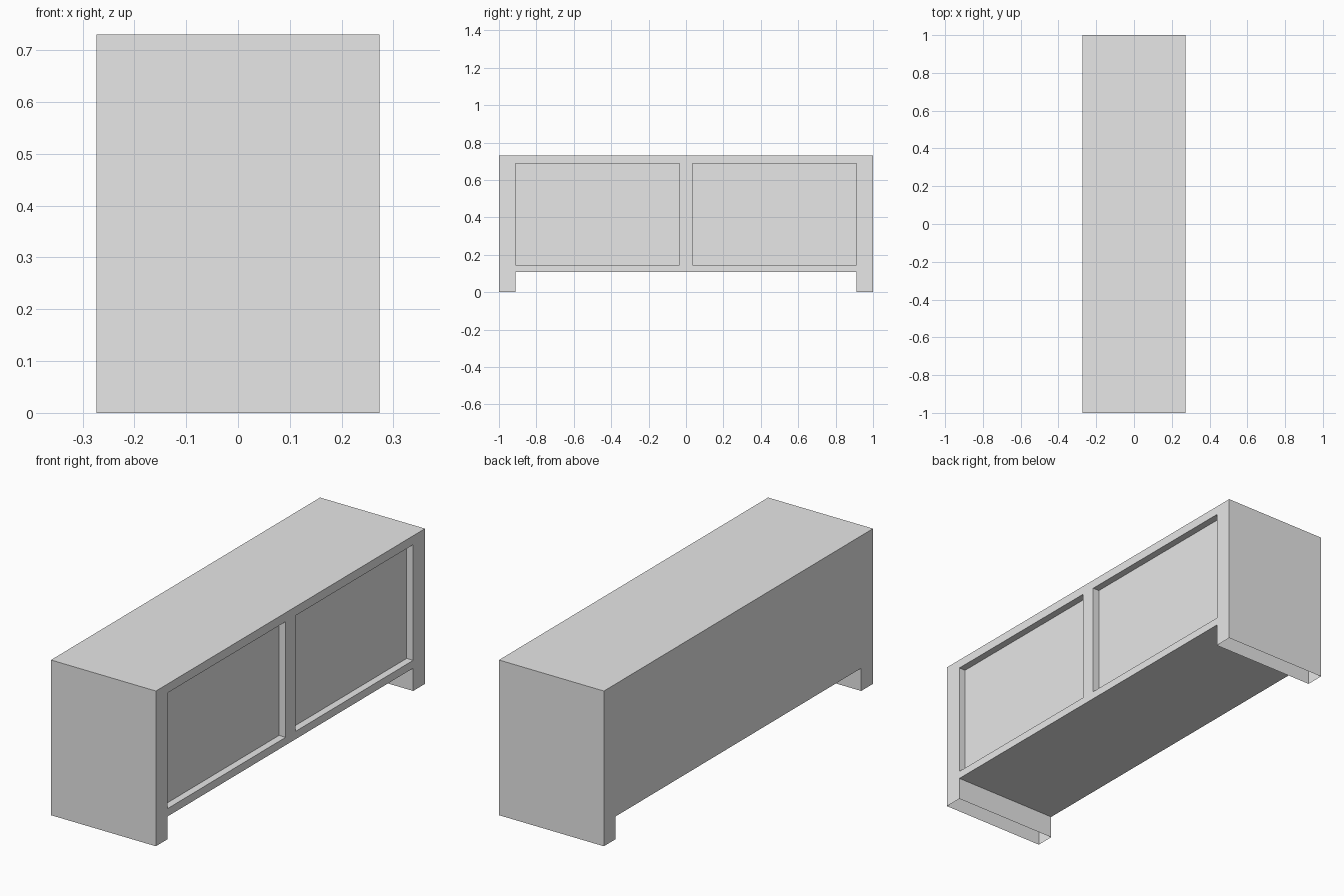
import bpy
import bmesh
import math

cube = bpy.data.objects.get("Cube")
if cube:
    bpy.data.objects.remove(cube, do_unlink=True)

# Main sizes
HALF_DEPTH = 0.273
RECESS = 0.034
Y_CUTS = [-1, -0.912, -0.036, 0.036, 0.912, 1]
Z_CUTS = [0, 0.107, 0.144, 0.688, 0.73]

# Plain grey finish
grey = bpy.data.materials.new("plain_grey")
grey.use_nodes = True
colour = (0.8, 0.8, 0.8, 1)
grey.diffuse_color = colour
grey.node_tree.nodes["Principled BSDF"].inputs["Base Color"].default_value = colour

bm = bmesh.new()

# Long side laid out as a grid, with the gap between the end legs left open
grid = [[bm.verts.new((HALF_DEPTH, y, z)) for z in Z_CUTS] for y in Y_CUTS]
last = len(Y_CUTS) - 2
for i in range(last + 1):
    for j in range(len(Z_CUTS) - 1):
        if j == 0 and 0 < i < last:
            continue
        bm.faces.new((grid[i][j], grid[i + 1][j], grid[i + 1][j + 1], grid[i][j + 1]))

# Carcass: push the side through to the opposite side
result = bmesh.ops.extrude_face_region(bm, geom=bm.faces[:], use_keep_orig=True)
moved = [v for v in result["geom"] if isinstance(v, bmesh.types.BMVert)]
bmesh.ops.translate(bm, verts=moved, vec=(-2 * HALF_DEPTH, 0, 0))
bmesh.ops.recalc_face_normals(bm, faces=bm.faces[:])


# Two recessed door panels on the +x side
def is_panel(face):
    c = face.calc_center_median()
    return (c.x > HALF_DEPTH - 0.001 and Z_CUTS[2] < c.z < Z_CUTS[3]
            and Y_CUTS[3] < abs(c.y) < Y_CUTS[4])


bm.normal_update()
panels = [f for f in bm.faces if is_panel(f)]
bmesh.ops.inset_individual(bm, faces=panels, thickness=0, depth=-RECESS)

# Legs are hollow and open underneath
open_ends = [f for f in bm.faces if all(v.co.z < 0.001 for v in f.verts)]
bmesh.ops.delete(bm, geom=open_ends, context="FACES_ONLY")

# Merge the flat areas
bmesh.ops.dissolve_limit(bm, angle_limit=math.radians(1),
                         verts=bm.verts[:], edges=bm.edges[:])

mesh = bpy.data.meshes.new("cabinet_body")
bm.to_mesh(mesh)
bm.free()
mesh.materials.append(grey)
body = bpy.data.objects.new("cabinet_body", mesh)
bpy.context.collection.objects.link(body)
